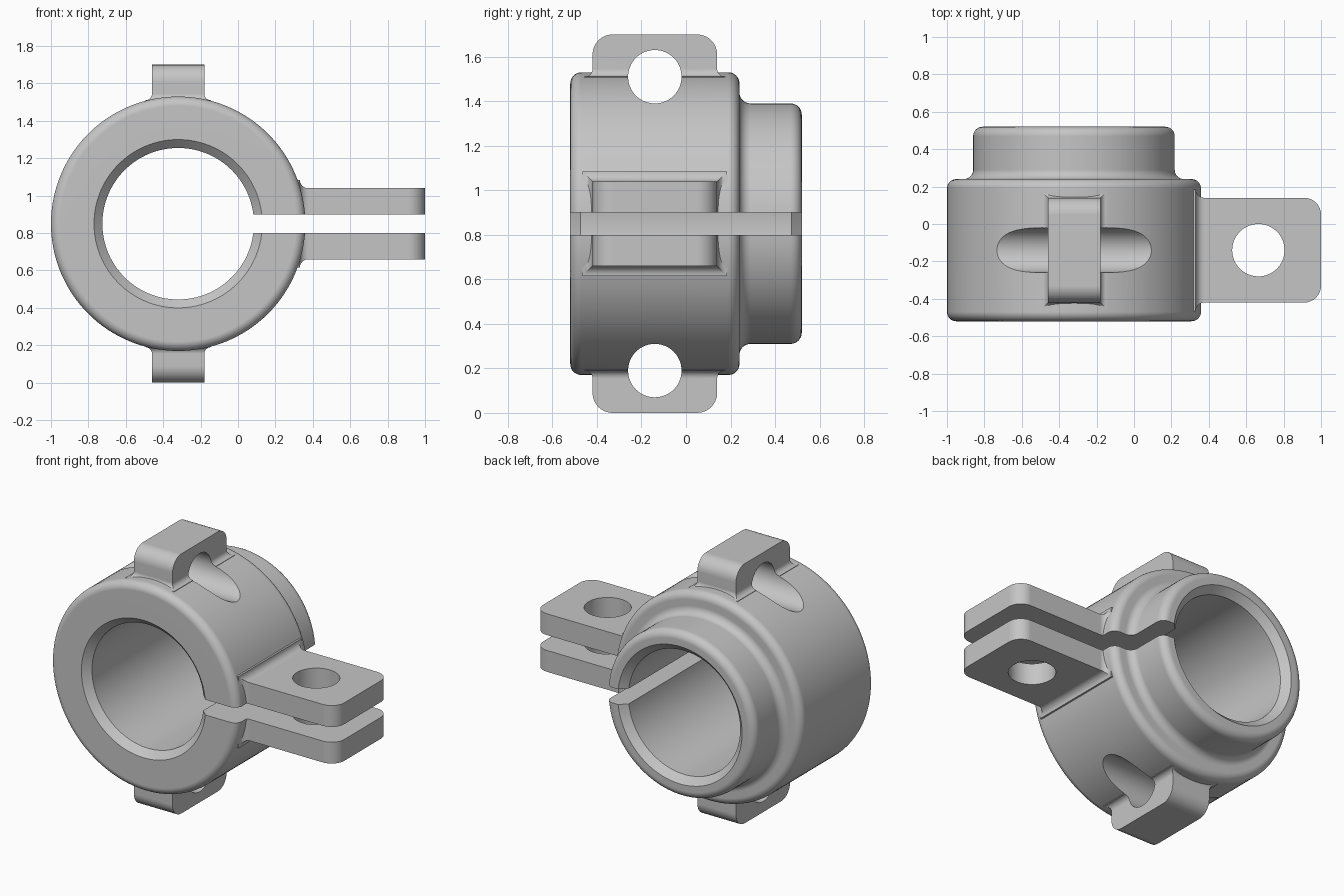
import bpy, bmesh
from math import sin, cos, pi, radians
from mathutils import Matrix, Vector

if "Cube" in bpy.data.objects:
    bpy.data.objects.remove(bpy.data.objects["Cube"])

CX, CZ = -0.32, 0.85      # bore axis
LUG_Y = -0.14             # middle of the lugs along the axis

grey = bpy.data.materials.new("cast grey")
grey.use_nodes = True
colour = (0.56, 0.56, 0.56, 1)
grey.diffuse_color = colour
grey.node_tree.nodes["Principled BSDF"].inputs["Base Color"].default_value = colour


def finish(bm, name):
    bmesh.ops.recalc_face_normals(bm, faces=bm.faces)
    mesh = bpy.data.meshes.new(name)
    bm.to_mesh(mesh)
    bm.free()
    mesh.materials.append(grey)
    obj = bpy.data.objects.new(name, mesh)
    bpy.context.collection.objects.link(obj)
    return obj


def skin(rings, name, closed):
    """Bridge a list of equal point rings; cap the ends or close the loop."""
    bm = bmesh.new()
    loops = [[bm.verts.new(p) for p in ring] for ring in rings]
    n = len(loops[0])
    pairs = list(zip(loops, loops[1:]))
    if closed:
        pairs.append((loops[-1], loops[0]))
    else:
        bm.faces.new(loops[0])
        bm.faces.new(loops[-1])
    for a, b in pairs:
        for i in range(n):
            j = (i + 1) % n
            bm.faces.new((a[i], a[j], b[j], b[i]))
    return finish(bm, name)


def arc(r, y, radius, start, end, steps=8):
    angles = [radians(start + (end - start) * i / steps) for i in range(steps + 1)]
    return [(r + radius * cos(a), y + radius * sin(a)) for a in angles]


def lug(name, to_world, length, half_thick, base, flare):
    """Plate with rounded end corners and a filleted root."""
    half, corner, steps = 0.28, 0.09, 8
    quarter = [pi / 2 * i / steps for i in range(steps + 1)]
    stations = [(0.57, half + flare, half_thick + flare)]
    for a in quarter:
        grow = flare * (1 - sin(a))
        stations.append((base + flare * (1 - cos(a)), half + grow, half_thick + grow))
    for a in quarter:
        stations.append((length - corner * (1 - sin(a)),
                         half - corner * (1 - cos(a)), half_thick))
    rings = [[to_world(u, LUG_Y + sy * h, st * t)
              for sy, st in ((-1, -1), (1, -1), (1, 1), (-1, 1))]
             for u, h, t in stations]
    return skin(rings, name, False)


def hole(name, centre, axis, radius):
    bm = bmesh.new()
    turn = Vector((0, 0, 1)).rotation_difference(Vector(axis)).to_matrix().to_4x4()
    bmesh.ops.create_cone(bm, cap_ends=True, segments=64, radius1=radius,
                          radius2=radius, depth=1.2,
                          matrix=Matrix.Translation(centre) @ turn)
    return finish(bm, name)


def combine(target, tool, operation):
    tool.hide_render = True
    mod = target.modifiers.new(tool.name, "BOOLEAN")
    mod.operation, mod.solver, mod.object = operation, "EXACT", tool
    bpy.context.view_layer.objects.active = target
    bpy.ops.object.modifier_apply(modifier=mod.name)
    bpy.data.objects.remove(tool)


# Collar and rear boss: one turned section with chamfered bore
profile = [(0.405, -0.475), (0.45, -0.52)]
profile += arc(0.63, -0.47, 0.05, -90, 0)
profile += arc(0.63, 0.19, 0.05, 0, 90)
profile += arc(0.59, 0.29, 0.05, 270, 180)
profile += arc(0.49, 0.47, 0.05, 0, 90)
profile += [(0.45, 0.52), (0.405, 0.475)]
SEG = 128
turns = [2 * pi * i / SEG for i in range(SEG)]
clamp = skin([[(CX + r * cos(t), y, CZ + r * sin(t)) for r, y in profile]
              for t in turns], "clamp_collar", True)

# Clamping ears and the top and bottom lugs
combine(clamp, lug("clamping_ears", lambda u, y, t: (CX + u, y, CZ + t),
                   1.32, 0.19, 0.65, 0.045), "UNION")
for side, label in ((1, "top_lug"), (-1, "bottom_lug")):
    combine(clamp, lug(label, lambda u, y, t: (CX + t, y, CZ + side * u),
                       0.85, 0.14, 0.66, 0.035), "UNION")

# Bolt hole through the ears, cross holes through the lugs
combine(clamp, hole("bolt_hole", (0.665, LUG_Y, CZ), (0, 0, 1), 0.14), "DIFFERENCE")
for side in (1, -1):
    combine(clamp, hole("cross_hole", (CX, LUG_Y, CZ + side * 0.66),
                        (1, 0, 0), 0.12), "DIFFERENCE")

# Slit that splits the collar and the ears
bm = bmesh.new()
bmesh.ops.create_cube(bm, size=1, matrix=Matrix.Translation((0.4, 0, CZ))
                      @ Matrix.Diagonal((1.4, 1.4, 0.1, 1)))
combine(clamp, finish(bm, "slit"), "DIFFERENCE")

# Smooth curved faces, keep edges sharp
bpy.ops.object.select_all(action="DESELECT")
clamp.select_set(True)
bpy.context.view_layer.objects.active = clamp
bpy.ops.object.shade_smooth_by_angle(angle=radians(30))
weighted = clamp.modifiers.new("even shading", "WEIGHTED_NORMAL")
weighted.keep_sharp = True
